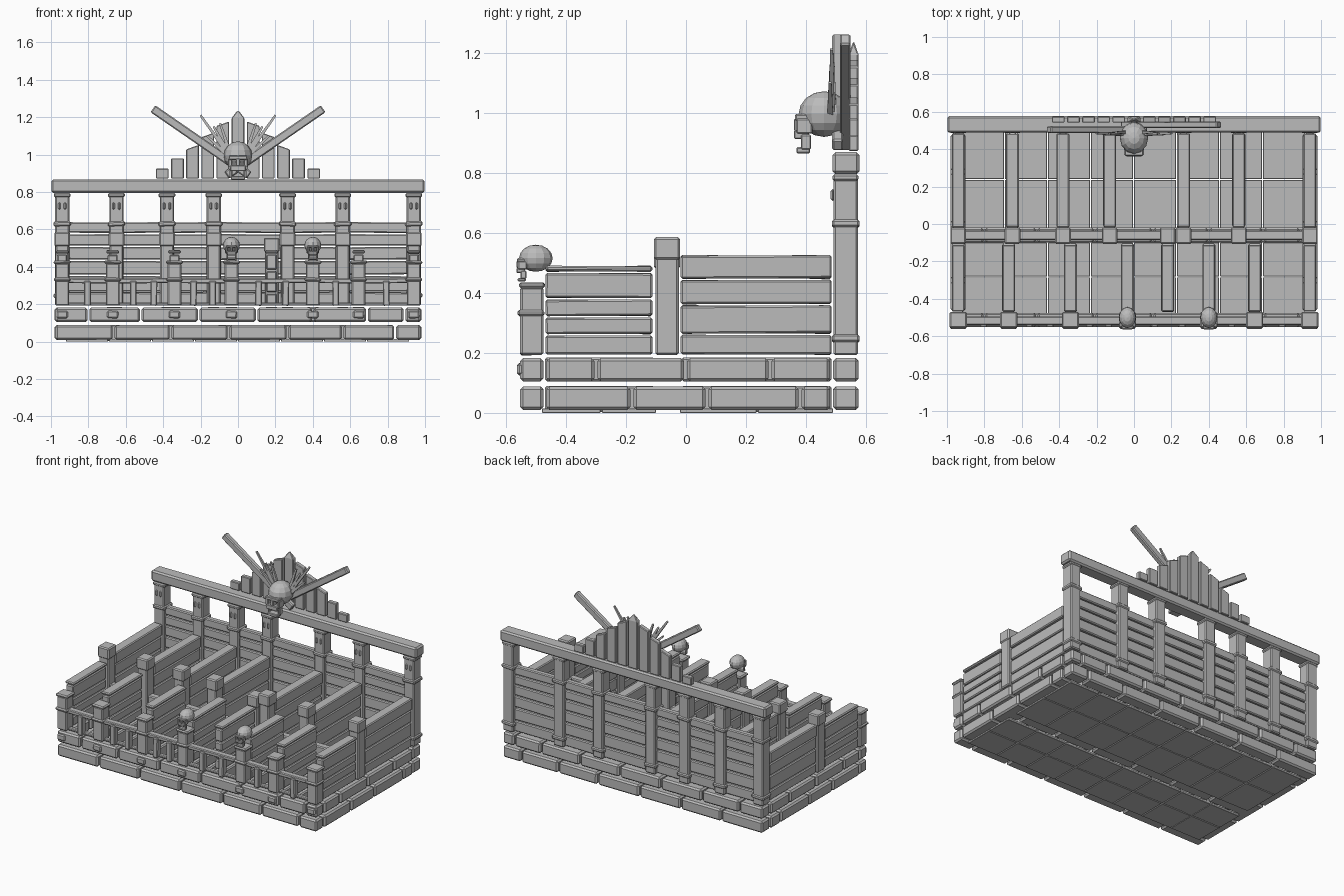
import bpy, bmesh, math, random
from mathutils import Matrix, Vector

if "Cube" in bpy.data.objects:
    bpy.data.objects.remove(bpy.data.objects["Cube"])

random.seed(4)
gray = bpy.data.materials.new("stone gray")
gray.diffuse_color = (0.5, 0.5, 0.5, 1)
gray.use_nodes = True
gray.node_tree.nodes["Principled BSDF"].inputs["Base Color"].default_value = gray.diffuse_color


def finish(name, bm, bevel=0.007):
    me = bpy.data.meshes.new(name)
    bm.to_mesh(me)
    bm.free()
    me.materials.append(gray)
    ob = bpy.data.objects.new(name, me)
    bpy.context.collection.objects.link(ob)
    if bevel:
        m = ob.modifiers.new("worn_edges", 'BEVEL')
        m.width, m.segments = bevel, 1
    return ob


def box(bm, x0, x1, y0, y1, z0, z1, tilt=0.0, axis='Y'):
    c = Vector(((x0 + x1) / 2, (y0 + y1) / 2, (z0 + z1) / 2))
    mat = (Matrix.Translation(c) @ Matrix.Rotation(random.uniform(-tilt, tilt), 4, axis)
           @ Matrix.Diagonal((x1 - x0, y1 - y0, z1 - z0, 1)))
    return bmesh.ops.create_cube(bm, size=1, matrix=mat)['verts']


def bar(bm, a, b, w, d, tip=1.0):
    # straight bar from a to b in the xz plane, narrowing towards the tip
    a, b = Vector(a), Vector(b)
    v = b - a
    rot = Matrix.Rotation(math.atan2(v.x, v.z), 4, 'Y')
    verts = bmesh.ops.create_cube(bm, size=1)['verts']
    for p in verts:
        s = tip if p.co.z > 0 else 1
        q = Vector((p.co.x * w * s, p.co.y * d * s, p.co.z * v.length))
        p.co = (a + b) / 2 + rot @ q


REAR = [-.94, -.65, -.38, -.13, .265, .56, .94]
FRONT = [-.94, -.67, -.34, -.035, .4, .645, .94]
G = .005  # half of a masonry joint

# foundation: two staggered brick courses
bm = bmesh.new()
courses = [
    (.01, .088, [-.98, -.665, -.36, -.05, .265, .56, .84, .98], [-.47, -.18, .07, .38, .485]),
    (.105, .182, [-.98, -.8, -.52, -.21, .1, .4, .69, .89, .98], [-.47, -.30, -.002, .28, .485])]
for z0, z1, xs, ys in courses:
    for a, b in zip(xs, xs[1:]):
        for y0, y1 in ((-.552, -.475), (.49, .575)):
            box(bm, a + G, b - G, y0, y1, z0, z1, .004)
        box(bm, a + G, b - G, -.1, -.02, z0, z1)
    for a, b in zip(ys, ys[1:]):
        for s in (-1, 1):
            x0, x1 = sorted((s * .9, s * .98))
            box(bm, x0, x1, a + G, b - G, z0, z1)
finish("foundation_bricks", bm, .01)

# floor slabs and the sills below the stall dividers
bm = bmesh.new()
for i in range(8):
    x = -.92 + i * .23
    for y0, y1 in ((-.48, -.285), (-.28, -.1), (-.02, .235), (.24, .49)):
        box(bm, x, x + .225, y0, y1, 0, .015)
finish("floor_slabs", bm, .002)
bm = bmesh.new()
for x in REAR[1:-1]:
    for z0, z1 in ((.003, .09), (.105, .185)):
        box(bm, x - .035, x + .035, -.015, .485, z0, z1)
for x in FRONT[1:-1] + [.18]:
    for z0, z1 in ((.003, .09), (.105, .185)):
        box(bm, x - .035, x + .035, -.47, -.105, z0, z1)
finish("divider_sills", bm)

# stall dividers and outer side walls of stacked planks
bm = bmesh.new()
rear_z = [.192, .262, .36, .445, .527]
front_z = [.192, .26, .32, .38, .468, .492]
for xs, y0, y1, zs in ((REAR, -.018, .485, rear_z), (FRONT + [.18], -.468, -.112, front_z)):
    for x in xs:
        for a, b in zip(zs, zs[1:]):
            t = .034 if b == zs[-1] else .027
            box(bm, x - t, x + t, y0, y1, a + .003, b - .003, .008, 'X')
finish("divider_planks", bm, .006)

# rear wall planks between posts, and the low middle wall
bm = bmesh.new()
rz = [.192, .27, .355, .435, .51, .578, .642]
for a, b in zip(REAR, REAR[1:]):
    for z0, z1 in zip(rz, rz[1:]):
        box(bm, a + .03, b - .03, .51, .55, z0 + .004, z1 - .004, .012)
finish("rear_wall_planks", bm, .006)
bm = bmesh.new()
for a, b in zip(REAR, REAR[1:]):
    for z0, z1 in ((.195, .262), (.268, .335)):
        box(bm, a + .03, b - .03, -.085, -.035, z0, z1, .008)
finish("middle_wall_planks", bm, .006)

# rear posts with straps, small brackets and the long top beam
bm = bmesh.new()
for x in REAR:
    box(bm, x - .038, x + .038, .492, .572, .192, .785)
    for z in (.247, .63):
        box(bm, x - .046, x + .046, .486, .578, z - .013, z + .013, .05)
    box(bm, x - .045, x + .045, .488, .574, .772, .795)
    for s in (-.015, .015):
        box(bm, x + s - .007, x + s + .007, .482, .495, .705, .745)
finish("rear_posts", bm)
bm = bmesh.new()
box(bm, -.998, .998, .488, .578, .795, .868)
finish("top_beam", bm, .01)

# middle posts with caps, plus one extra post
bm = bmesh.new()
for x, h in [(x, .585) for x in REAR] + [(.18, .555)]:
    box(bm, x - .036, x + .036, -.102, -.024, .192, h - .06)
    box(bm, x - .042, x + .042, -.107, -.02, h - .075, h)
finish("middle_posts", bm)

# front posts with caps and straps
bm = bmesh.new()
for x in FRONT:
    box(bm, x - .037, x + .037, -.552, -.475, .192, .42)
    box(bm, x - .046, x + .046, -.556, -.47, .415, .434, .03)
    box(bm, x - .044, x + .044, -.561, -.472, .322, .342, .04)
    box(bm, x - .03, x + .03, -.562, -.54, .125, .165, .05)
finish("front_posts", bm)

# front fence: top rail, low rail and pickets
bm = bmesh.new()
for a, b in zip(FRONT, FRONT[1:]):
    box(bm, a + .03, b - .03, -.54, -.495, .312, .338, .012)
    box(bm, a + .03, b - .03, -.53, -.5, .192, .21)
    n = 2 if b - a > .3 else 1
    for i in range(n):
        x = a + (b - a) * (i + 1) / (n + 1)
        box(bm, x - .018, x + .018, -.552, -.51, .192, .325, .02)
finish("front_fence", bm, .005)

# stepped crest of upright slats with a pointed centre
bm = bmesh.new()
tops = [1.235, 1.165, 1.105, 1.04, .98, .925]
for i in range(-5, 6):
    x, h = i * .081, tops[abs(i)]
    vs = box(bm, x - .034, x + .034, .542, .574, .872, h)
    if i:
        for v in vs:
            if v.co.z > 1:
                v.co.z += .012 * (1 if v.co.x * i < x * i else -1)
    else:
        for v in vs:
            if v.co.z > 1:
                v.co.z -= .04
        top = [f for f in bm.faces if all(v in vs for v in f.verts) and f.normal.z > .9]
        bm.normal_update()
        top = [f for f in bm.faces if all(v in vs for v in f.verts) and f.normal.z > .9]
        for v in bmesh.ops.poke(bm, faces=top)['verts']:
            v.co.z += .045
finish("crest_slats", bm, .004)

# crossed beams and thin spikes behind the skull
bm = bmesh.new()
for s, y in ((-1, .505), (1, .53)):
    bar(bm, (-s * .06, y, .89), (s * .455, y, 1.245), .045, .036)
finish("crossed_beams", bm, .006)
bm = bmesh.new()
for s in (-1, 1):
    for x, z, y in ((.2, 1.21, .5), (.165, 1.1, .49), (.095, 1.165, .51), (.13, 1.15, .495)):
        bar(bm, (s * .03, .47, .97), (s * x, y, z), .024, .022, .45)
finish("spikes", bm, 0)


# low-poly skull: cranium, brow, cheeks, teeth and jaw facing the front
def skull(name, x, y, z, r, deep):
    bm = bmesh.new()
    bmesh.ops.create_uvsphere(bm, u_segments=12, v_segments=8, radius=1,
                              matrix=Matrix.Translation((x, y, z)) @ Matrix.Diagonal((r, deep, r, 1)))
    finish(name + "_cranium", bm, 0)
    bm = bmesh.new()

    def part(x0, x1, y0, y1, z0, z1):
        box(bm, x + x0 * r, x + x1 * r, y + y0 * r, y + y1 * r, z + z0 * r, z + z1 * r)
    f = -deep / r
    part(-.65, .65, f - .15, f + .5, -.3, 0)
    part(-.15, .15, f - .2, f + .4, -.75, -.2)
    for s in (-1, 1):
        a, b = sorted((s * .42, s * .7))
        part(a, b, f - .1, f + .6, -.85, -.2)
    part(-.55, .55, f - .2, f + .45, -1.1, -.7)
    part(-.5, .5, f - .1, f + .5, -1.72, -1.45)
    for s in (-1, 1):
        a, b = sorted((s * .4, s * .6))
        part(a, b, f + .1, f + .55, -1.55, -.9)
    finish(name + "_face", bm, .004)


skull("large_skull", 0, .46, .995, .076, .085)
for i, x in enumerate((-.035, .4)):
    skull("small_skull_%d" % (i + 1), x, -.5, .515, .045, .056)
